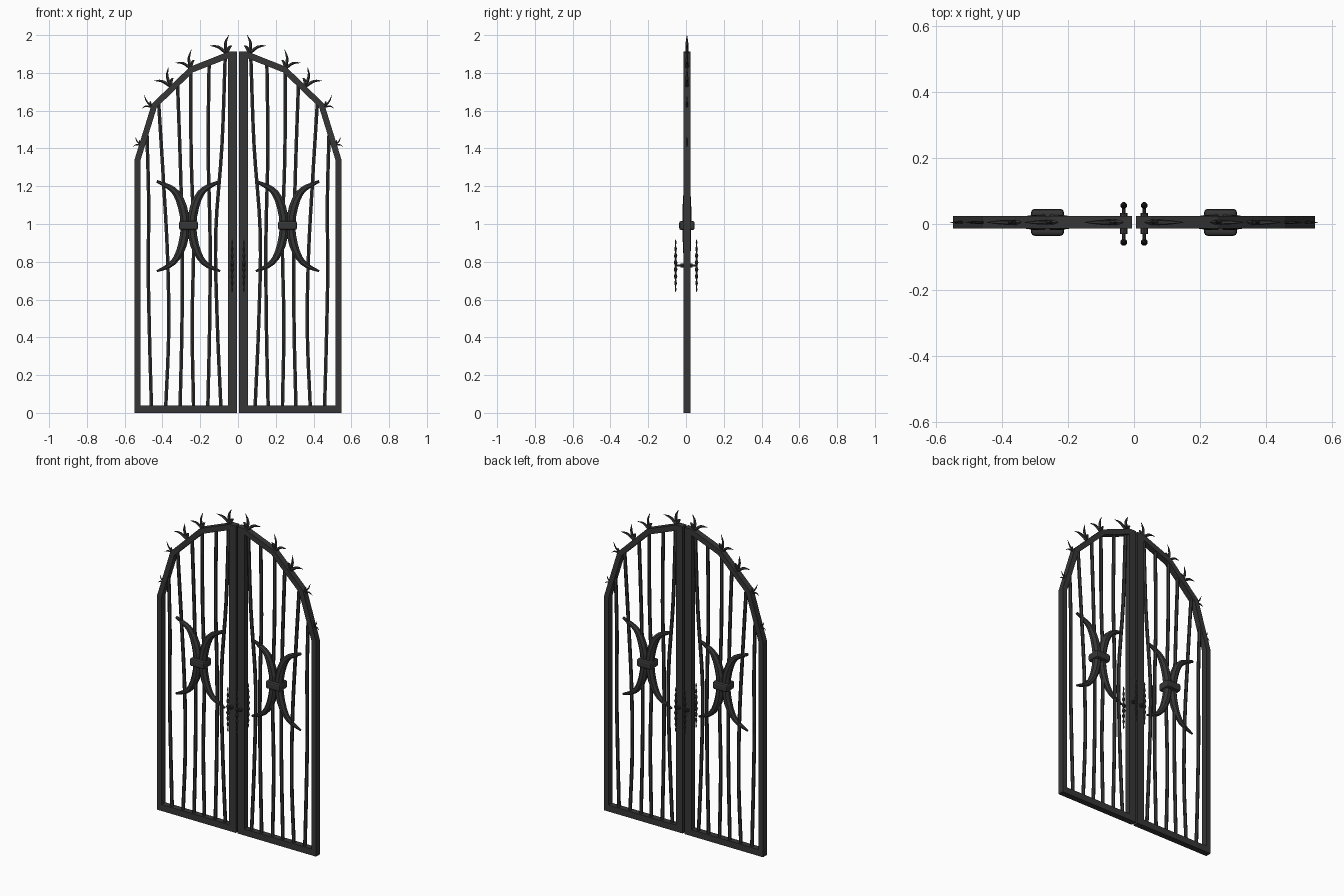
import bpy, bmesh, math
from mathutils import Vector

if "Cube" in bpy.data.objects:
    bpy.data.objects.remove(bpy.data.objects["Cube"])

MID_Y = 0.005


def make_material(name, value):
    mat = bpy.data.materials.new(name)
    mat.use_nodes = True
    col = (value, value, value, 1)
    mat.diffuse_color = col
    bsdf = mat.node_tree.nodes["Principled BSDF"]
    bsdf.inputs["Base Color"].default_value = col
    bsdf.inputs["Roughness"].default_value = 0.7
    return mat


iron = make_material("dark_iron", 0.037)


def finish(bm, name):
    """Turn a bmesh into an object mirrored onto both gate leaves."""
    bmesh.ops.recalc_face_normals(bm, faces=bm.faces)
    mesh = bpy.data.meshes.new(name)
    bm.to_mesh(mesh)
    bm.free()
    mesh.materials.append(iron)
    obj = bpy.data.objects.new(name, mesh)
    bpy.context.collection.objects.link(obj)
    obj.modifiers.new("both_leaves", "MIRROR").use_mirror_merge = False
    return obj


def smooth(pts, steps):
    """Catmull-Rom curve through points of any dimension."""
    pts = [Vector(p) for p in pts]
    ext = [2 * pts[0] - pts[1]] + pts + [2 * pts[-1] - pts[-2]]
    out = []
    for a, b, c, d in zip(ext, ext[1:], ext[2:], ext[3:]):
        for i in range(steps):
            t = i / steps
            out.append(0.5 * (2 * b + (c - a) * t + (2 * a - 5 * b + 4 * c - d) * t * t
                              + (3 * b - a - 3 * c + d) * t ** 3))
    return out + [pts[-1]]


def sweep(bm, path, depth, sides, y=MID_Y):
    """Tapered bar along (x, z, half width) points; depth is a factor of the width."""
    rings = []
    for i, p in enumerate(path):
        t = (path[min(i + 1, len(path) - 1)] - path[max(i - 1, 0)]).to_2d().normalized()
        ring = []
        for k in range(sides):
            a = math.tau * (k + 0.5) / sides
            u, v = math.cos(a) * p.z, math.sin(a) * p.z * depth
            ring.append(bm.verts.new((p.x - t.y * u, y + v, p.y + t.x * u)))
        rings.append(ring)
    for r, s in zip(rings, rings[1:]):
        for k in range(sides):
            j = (k + 1) % sides
            bm.faces.new((r[k], r[j], s[j], s[k]))
    bm.faces.new(rings[0])
    bm.faces.new(rings[-1])


# Frame: mitred rectangular loop with a faceted arch
outer = [(0.006, 0), (0.548, 0), (0.548, 1.34), (0.457, 1.635), (0.255, 1.832), (0.05, 1.913), (0.006, 1.913)]
inner = [(0.053, 0.04), (0.517, 0.04), (0.517, 1.335), (0.43, 1.617), (0.238, 1.803), (0.053, 1.876), (0.053, 1.85)]
bm = bmesh.new()
loops = [[bm.verts.new((x, MID_Y + y, z)) for x, z in pts]
         for pts, y in ((outer, -0.0185), (outer, 0.0185), (inner, 0.0185), (inner, -0.0185))]
for r, s in zip(loops, loops[1:] + loops[:1]):
    for k in range(len(r)):
        j = (k + 1) % len(r)
        bm.faces.new((r[k], r[j], s[j], s[k]))
finish(bm, "gate_frame")

# Upright bars: x at evenly spaced heights, then the top height
bars = [((0.09, 0.11, 0.118, 0.085, 0.068), 1.88), ((0.16, 0.15, 0.148, 0.158, 0.153), 1.85),
        ((0.235, 0.243, 0.235, 0.248, 0.25), 1.81), ((0.307, 0.297, 0.295, 0.305, 0.32), 1.74),
        ((0.383, 0.367, 0.373, 0.395, 0.42), 1.64), ((0.458, 0.468, 0.475, 0.473, 0.482), 1.48)]
bm = bmesh.new()
for xs, top in bars:
    path = [(x, 0.02 + (top - 0.02) * i / 4, 0.0105) for i, x in enumerate(xs)]
    sweep(bm, smooth(path, 4), 1, 6)
finish(bm, "upright_bars")

# Back-to-back crescents held by a clasp
CX, CZ = 0.262, 0.99
arc = [(0.168, 0.236, 0.008), (0.105, 0.207, 0.015), (0.064, 0.172, 0.021), (0.032, 0.1, 0.026), (0.017, 0, 0.026),
       (0.032, -0.1, 0.025), (0.064, -0.172, 0.019), (0.105, -0.212, 0.014), (0.168, -0.24, 0.006)]
for side, name in ((-1, "inner_crescent"), (1, "outer_crescent")):
    bm = bmesh.new()
    sweep(bm, smooth([(CX + side * x, CZ + z, w) for x, z, w in arc], 2), 0.95, 8)
    finish(bm, name)

bm = bmesh.new()
bmesh.ops.create_cube(bm, size=1)
for v in bm.verts:
    v.co = Vector((CX + v.co.x * 0.1, MID_Y + v.co.y * 0.082, 0.992 + v.co.z * 0.048))
bmesh.ops.bevel(bm, geom=bm.edges[:], offset=0.011, segments=2, profile=0.5, affect='EDGES')
finish(bm, "crescent_clasp")

# Thorn tufts on the arch: root, then outward, upward and small side tips
tufts = [((0.06, 1.905), (0.09, 0.04), (-0.012, 0.095)), ((0.252, 1.825), (0.08, 0.028), (-0.006, 0.1)),
         ((0.357, 1.73), (0.088, 0.028), (0.012, 0.098)), ((0.455, 1.62), (0.054, -0.008), (0.042, 0.062)),
         ((0.517, 1.42), (0.04, -0.012), (0.026, 0.042))]
bm = bmesh.new()
for root, out, up in tufts:
    root, out, up = Vector(root), Vector(out), Vector(up)
    size = out.length * 0.1
    for tip, lean in ((out, up), (up, out), (up * 0.5 - out * 0.25, up)):
        mid = tip * 0.5 + lean * 0.13
        path = [(*root, size), (*(root + mid), size * 0.85), (*(root + tip), size * 0.1)]
        sweep(bm, smooth(path, 3), 0.9, 5)
finish(bm, "thorn_tufts")

# Beaded pull handles on both faces, joined by a through rod
bm = bmesh.new()
beads = 7
for y in (-0.055, 0.056):
    path = [Vector((0.031, 0.64, 0.001))]
    for i in range(beads * 4 + 1):
        t = i / (beads * 4)
        w = (0.0075 + 0.0035 * math.cos(t * beads * math.tau)) * (0.45 + 0.55 * math.sin(math.pi * t))
        path.append(Vector((0.031, 0.65 + 0.255 * t, w)))
    path.append(Vector((0.031, 0.918, 0.001)))
    sweep(bm, path, 1, 8, y)
finish(bm, "pull_handles")

bm = bmesh.new()
for y0, y1, r in ((-0.055, 0.056, 0.006), (-0.03, -0.012, 0.011), (0.022, 0.034, 0.011)):
    made = bmesh.ops.create_cone(bm, cap_ends=True, segments=8, radius1=r, radius2=r, depth=y1 - y0)
    for v in made["verts"]:
        x, y, z = v.co
        v.co = (0.031 + x, (y0 + y1) / 2 + z, 0.78 + y)
finish(bm, "handle_rod")
